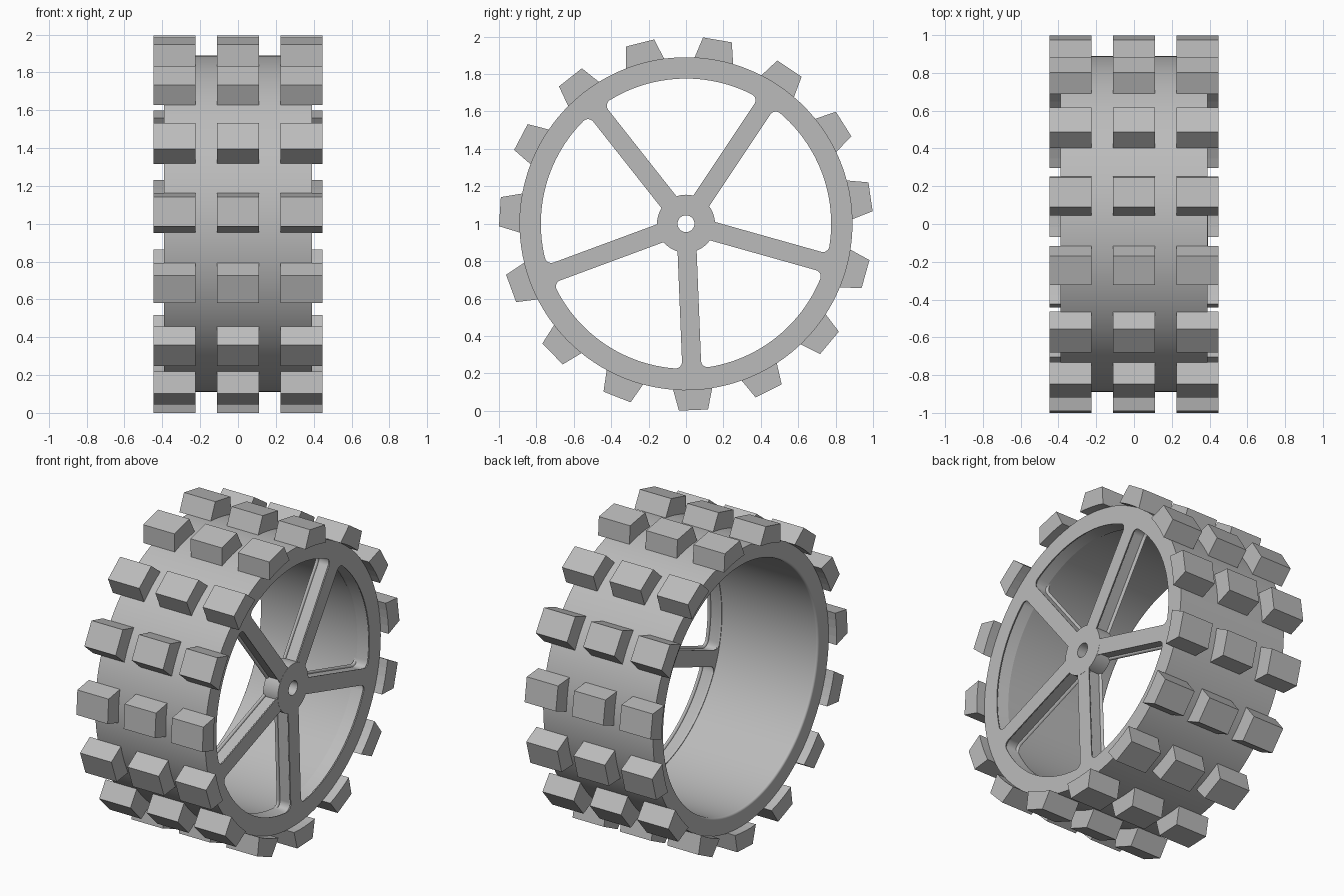
import bpy, bmesh, math
from mathutils import Vector

if "Cube" in bpy.data.objects:
    bpy.data.objects.remove(bpy.data.objects["Cube"])

FIRST_SPOKE = math.radians(56.3)
SPOKES, LUGS = 5, 15
RIM_R, BORE_R, HALF_W = 0.89, 0.78, 0.39
PLATE_BACK = 0.29

grey = bpy.data.materials.new("Wheel grey")
grey.use_nodes = True
grey.diffuse_color = (0.5, 0.5, 0.5, 1)
grey.node_tree.nodes["Principled BSDF"].inputs["Base Color"].default_value = grey.diffuse_color


def finish(name, bm):
    bmesh.ops.recalc_face_normals(bm, faces=bm.faces)
    mesh = bpy.data.meshes.new(name)
    bm.to_mesh(mesh)
    bm.free()
    mesh.materials.append(grey)
    obj = bpy.data.objects.new(name, mesh)
    obj.location.z = 1
    bpy.context.collection.objects.link(obj)
    return obj


def activate(obj):
    bpy.ops.object.select_all(action='DESELECT')
    obj.select_set(True)
    bpy.context.view_layer.objects.active = obj


def smooth(obj):
    activate(obj)
    bpy.ops.object.shade_smooth_by_angle(angle=math.radians(32))
    obj.modifiers.new("Flat face normals", 'WEIGHTED_NORMAL').keep_sharp = True


def lathe(name, profile, steps):
    """Closed (x, radius) profile turned around the axle."""
    bm = bmesh.new()
    verts = [bm.verts.new((x, r, 0)) for x, r in profile]
    edges = [bm.edges.new((v, verts[i - 1])) for i, v in enumerate(verts)]
    bmesh.ops.spin(bm, geom=verts + edges, cent=(0, 0, 0), axis=(1, 0, 0),
                   angle=math.tau, steps=steps, use_merge=True)
    bmesh.ops.remove_doubles(bm, verts=bm.verts, dist=1e-5)
    return finish(name, bm)


def loft(bm, rings):
    """Skin a stack of equal loops and cap both ends."""
    rows = [[bm.verts.new(p) for p in ring] for ring in rings]
    for a, b in zip(rows, rows[1:]):
        for i in range(len(a)):
            bm.faces.new((a[i - 1], a[i], b[i], b[i - 1]))
    bm.faces.new(rows[0])
    bm.faces.new(rows[-1])


def polar(r, a):
    return Vector((r * math.cos(a), r * math.sin(a)))


def pocket_outline(grow, limit):
    """Opening between two spokes, centred on angle 0, widened by grow."""
    half, fillet, radius = 0.051, 0.035, 0.776
    step = math.pi / SPOKES
    side = half + fillet
    reach = radius - fillet
    tilt = step - math.asin(side / reach)
    centre = polar(reach, tilt)
    upper = [polar(fillet + grow, tilt + (step + math.pi / 2 - tilt) * k / 6) + centre
             for k in range(7)]
    arc = [polar(radius + grow, tilt * k / 12) for k in range(-11, 12)]
    lower = [Vector((p.x, -p.y)) for p in reversed(upper)]
    apex = Vector(((half - grow) / math.sin(step), 0))
    points = [apex] + lower + arc + upper
    return [p * min(1, limit / p.length) for p in points]


# Rim drum with a web across its outer side
edge = 0.014
lip = [(-HALF_W + edge * (1 - math.sin(t)), BORE_R + edge * (1 - math.cos(t)))
       for t in (math.pi / 8 * k for k in range(5))]
rim = lathe("rim_and_spokes", [(-HALF_W, RIM_R), (HALF_W, RIM_R), (HALF_W, 0.06),
                               (PLATE_BACK, 0.06), (PLATE_BACK, BORE_R)] + lip, 128)

# Rounded pockets cut through the web leave the five spokes
bm = bmesh.new()
stack = [(HALF_W + 0.02, edge, 1)]
turns = [math.pi / 8 * k for k in range(5)]
stack += [(HALF_W - edge * math.sin(t), edge * (1 - math.cos(t)), 1) for t in turns]
stack += [(PLATE_BACK + edge * math.sin(t), edge * (1 - math.cos(t)), 0.776)
          for t in reversed(turns)]
stack += [(PLATE_BACK - 0.02, edge, 0.776)]
for i in range(SPOKES):
    mid = FIRST_SPOKE + (i + 0.5) * math.tau / SPOKES
    c, s = math.cos(mid), math.sin(mid)
    loft(bm, [[(x, c * p.x - s * p.y, s * p.x + c * p.y)
               for p in pocket_outline(grow, limit)] for x, grow, limit in stack])
cutter = finish("pocket_cutter", bm)
cutter.hide_render = True
cut = rim.modifiers.new("Pockets", 'BOOLEAN')
cut.operation, cut.solver, cut.object = 'DIFFERENCE', 'EXACT', cutter
activate(rim)
bpy.ops.object.modifier_apply(modifier=cut.name)
bpy.data.objects.remove(cutter)
smooth(rim)

# Hub with axle hole
front, back = HALF_W + 0.001, PLATE_BACK - 0.003
smooth(lathe("hub", [(front, 0.045), (front, 0.155), (back, 0.155), (back, 0.045)], 64))

# Three rows of tapered tread lugs
base = [polar(0.888, math.radians(a)) for a in (-6.8, -3.4, 0, 3.4, 6.8)]
section = base + [Vector((0.997, 0.078)), Vector((0.997, -0.078))]
for row, x in (("right", -0.336), ("middle", 0), ("left", 0.336)):
    bm = bmesh.new()
    for i in range(LUGS):
        a = FIRST_SPOKE + i * math.tau / LUGS
        c, s = math.cos(a), math.sin(a)
        loft(bm, [[(x + w, c * p.x - s * p.y, s * p.x + c * p.y) for p in section]
                  for w in (-0.111, 0.111)])
    finish("tread_lugs_" + row, bm)
